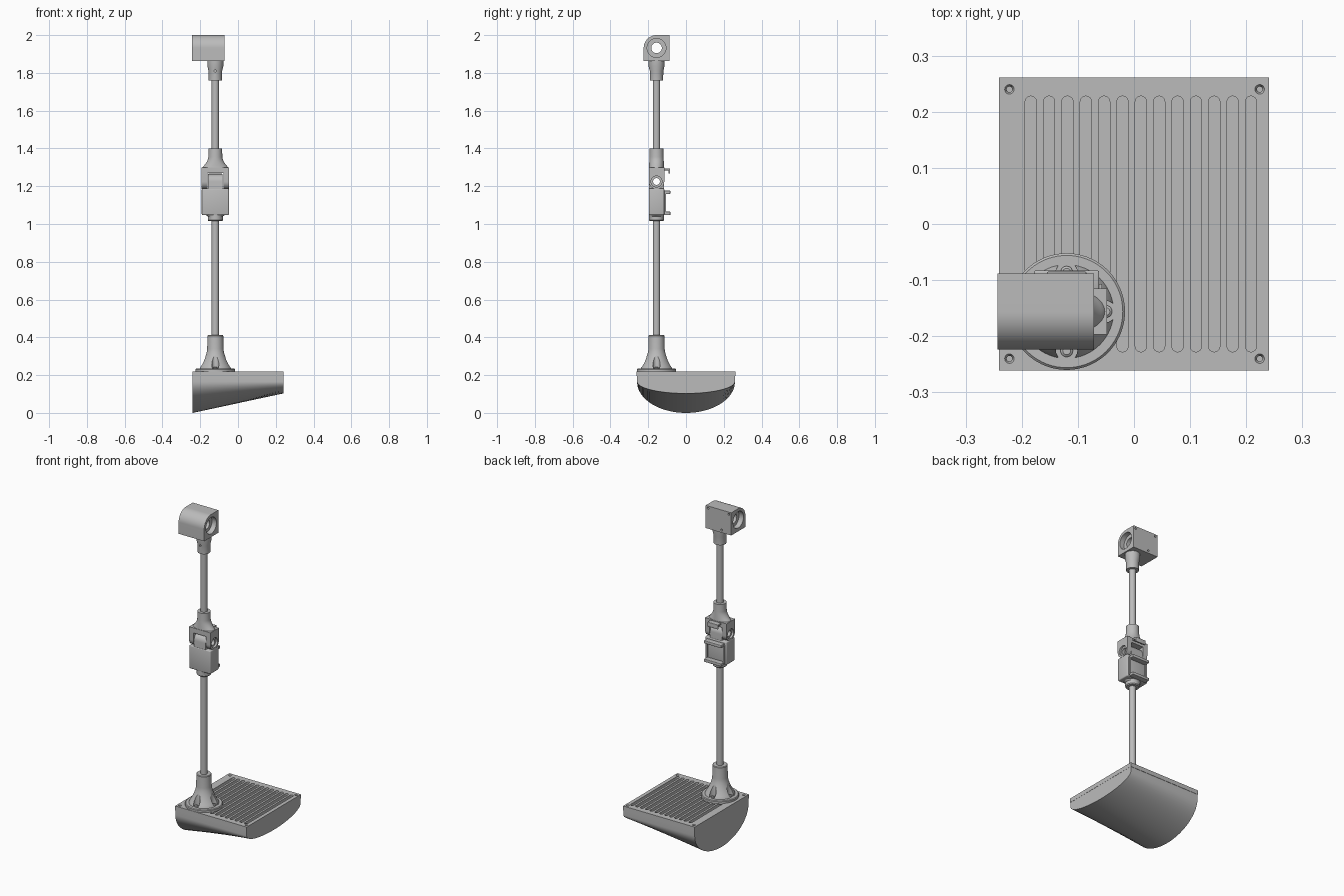
import bpy, bmesh, math
from math import pi, cos, sin

cube = bpy.data.objects.get("Cube")
if cube:
    bpy.data.objects.remove(cube, do_unlink=True)

mat = bpy.data.materials.new("plain grey")
mat.use_nodes = True
GREY = (0.5, 0.5, 0.5, 1)
mat.diffuse_color = GREY
mat.node_tree.nodes["Principled BSDF"].inputs["Base Color"].default_value = GREY

PX, PY = -0.12, -0.156      # axis of the post


def loft(name, rings):
    """Skin a list of equal-length point rings and cap both ends."""
    bm = bmesh.new()
    loops = [[bm.verts.new(p) for p in ring] for ring in rings]
    for a, b in zip(loops, loops[1:]):
        for i in range(len(a)):
            j = (i + 1) % len(a)
            bm.faces.new((a[i], a[j], b[j], b[i]))
    bm.faces.new(loops[0][::-1])
    bm.faces.new(loops[-1])
    bmesh.ops.recalc_face_normals(bm, faces=bm.faces)
    me = bpy.data.meshes.new(name)
    bm.to_mesh(me)
    bm.free()
    me.materials.append(mat)
    ob = bpy.data.objects.new(name, me)
    bpy.context.collection.objects.link(ob)
    return ob


def lathe(name, profile, x=PX, y=PY, n=48):
    """Upright round part; profile rows are (z, radius) or (z, rx, ry)."""
    return loft(name, [[(x + r[1] * cos(2 * pi * i / n), y + r[-1] * sin(2 * pi * i / n), r[0])
                        for i in range(n)] for r in profile])


def prism(name, outline, x0, x1):
    """Extrude a (y, z) outline along x."""
    return loft(name, [[(x, y, z) for y, z in outline] for x in (x0, x1)])


def arc(cy, cz, r, a0, a1, n=16):
    return [(cy + r * cos(math.radians(a0 + (a1 - a0) * i / n)),
             cz + r * sin(math.radians(a0 + (a1 - a0) * i / n))) for i in range(n + 1)]


def bore(z, r, x0, x1):
    return prism("cutter", arc(PY, z, r, 0, 360 - 360 / 40, 39), x0, x1)


def box(name, x0, x1, y0, y1, z0, z1, bevel=0):
    ob = prism(name, [(y0, z0), (y1, z0), (y1, z1), (y0, z1)], x0, x1)
    if bevel:
        m = ob.modifiers.new("bevel", 'BEVEL')
        m.width, m.segments = bevel, 3
        apply(ob, m)
    return ob


def apply(ob, mod):
    bpy.context.view_layer.objects.active = ob
    bpy.ops.object.modifier_apply(modifier=mod.name)


def cut(ob, cutters):
    for c in cutters:
        m = ob.modifiers.new("cut", 'BOOLEAN')
        m.operation, m.solver, m.object = 'DIFFERENCE', 'EXACT', c
        apply(ob, m)
        bpy.data.objects.remove(c, do_unlink=True)


# Tapered rounded base
sections = []
for x, depth in ((-0.24, 0.165), (0.24, 0.062)):
    belly = [(x, 0.259 * cos(pi + pi * i / 48), 0.165 + depth * sin(pi + pi * i / 48))
             for i in range(49)]
    sections.append(belly + [(x, 0.259, 0.194), (x, -0.259, 0.194)])
loft("base_body", sections)

# Top plate with rows of slots and corner screw holes
plate = box("top_plate", -0.241, 0.241, -0.261, 0.261, 0.194, 0.22)
cutters = []
for i in range(13):
    x = -0.184 + i * 0.0327
    slot = [(x + u, v) for u, v in arc(0, 0.218, 0.01, 0, 180, 8) + arc(0, -0.218, 0.01, 180, 360, 8)]
    cutters.append(loft("cutter", [[(u, v, z) for u, v in slot] for z in (0.203, 0.24)]))
for sx in (-0.222, 0.224):
    for sy in (-0.24, 0.24):
        cutters.append(lathe("cutter", [(0.2, 0.005), (0.213, 0.005), (0.221, 0.009)], sx, sy, 20))
cut(plate, cutters)

# Flange and flared post socket with four screw recesses
lathe("flange", [(0.215, 0.104), (0.231, 0.104), (0.235, 0.1)], n=72)
bell = [(0.234, 0.084)]
for i in range(11):
    t = i / 10
    bell.append((0.24 + 0.1 * t, 0.043 + 0.039 * (1 - t) ** 1.6))
socket = lathe("post_socket", bell + [(0.408, 0.042), (0.412, 0.039)], n=64)
cutters = []
for k in range(4):
    a = k * pi / 2
    cutters.append(lathe("cutter", [(0.23, 0.019), (0.33, 0.019)],
                         PX + 0.07 * cos(a), PY + 0.07 * sin(a), 28))
cut(socket, cutters)
for k in range(4):
    a = k * pi / 2
    lathe("flange_screw", [(0.23, 0.011), (0.24, 0.011), (0.243, 0.007)],
          PX + 0.07 * cos(a), PY + 0.07 * sin(a), 20)

# Poles
lathe("lower_pole", [(0.4, 0.0195), (1.03, 0.0195)], n=32)
lathe("upper_pole", [(1.39, 0.0195), (1.78, 0.0195)], n=32)

# Hinge: lower block with collar and tongue
lathe("hinge_collar", [(1.015, 0.036), (1.02, 0.04), (1.04, 0.04), (1.055, 0.06, 0.04)])
box("hinge_lower_block", PX - 0.072, PX + 0.072, PY - 0.041, PY + 0.041, 1.047, 1.188, 0.006)
tongue = prism("hinge_tongue", [(PY - 0.039, 1.15), (PY + 0.039, 1.15)]
               + arc(PY, 1.225, 0.039, 0, 180), PX - 0.039, PX + 0.039)

# Hinge: upper fork straddling the tongue
fork = prism("hinge_fork", [(PY + 0.041, 1.3), (PY - 0.041, 1.3)]
             + arc(PY, 1.225, 0.041, 180, 360), PX - 0.072, PX + 0.072)
cut(fork, [box("cutter", PX - 0.042, PX + 0.042, PY - 0.1, PY + 0.1, 1.1, 1.27),
           bore(1.225, 0.029, PX + 0.06, PX + 0.1), bore(1.225, 0.029, PX - 0.1, PX - 0.06),
           bore(1.225, 0.018, PX - 0.2, PX + 0.2)])
cut(tongue, [bore(1.225, 0.018, PX - 0.2, PX + 0.2)])

# Flared sleeve above the hinge
flare = [(1.295, 0.07, 0.041)]
for i in range(9):
    t = i / 8
    flare.append((1.3 + 0.055 * t, 0.037 + 0.031 * (1 - t) ** 1.7, 0.037 + 0.003 * (1 - t)))
lathe("hinge_sleeve", flare + [(1.4, 0.036, 0.036)])

# Ledges and latch hook behind the hinge
back = PY + 0.039
for z in (1.056, 1.168):
    box("back_ledge", PX - 0.058, PX + 0.058, back, back + 0.034, z - 0.009, z + 0.009, 0.003)
for s in (-1, 1):
    box("ledge_rib", PX + s * 0.058 - 0.005, PX + s * 0.058 + 0.005, back, back + 0.01, 1.056, 1.168)
box("latch_arm", PX - 0.035, PX + 0.035, back, back + 0.032, 1.284, 1.295, 0.002)
box("latch_lip", PX - 0.035, PX + 0.035, back + 0.024, back + 0.032, 1.267, 1.29, 0.002)

# Collar under the head
collar = lathe("head_collar", [(1.76, 0.035), (1.81, 0.036), (1.835, 0.042), (1.87, 0.042)])
cut(collar, [loft("cutter", [[(PX + 0.006 * cos(k * pi / 8), y, 1.81 + 0.006 * sin(k * pi / 8))
                              for k in range(16)] for y in (PY - 0.06, PY - 0.026)])])

# Head block: rounded front top, cross bore and screw holes at the back
HX0, HX1, HZ = -0.243, -0.071, 1.932
head = prism("head_block", [(PY - 0.068, 1.862), (PY + 0.068, 1.862), (PY + 0.068, 2.0)]
             + arc(PY, HZ, 0.068, 90, 180, 20), HX0, HX1)
cutters = [bore(HZ, 0.05, HX1 - 0.03, HX1 + 0.1), bore(HZ, 0.05, HX0 - 0.1, HX0 + 0.03),
           bore(HZ, 0.028, HX0 - 0.2, HX1 + 0.2)]
for x, z in ((HX0 + 0.016, 1.986), (HX1 - 0.016, 1.986), (HX0 + 0.065, 1.878)):
    cutters.append(loft("cutter", [[(x + 0.006 * cos(k * pi / 8), y, z + 0.006 * sin(k * pi / 8))
                                    for k in range(16)] for y in (PY + 0.055, PY + 0.1)]))
cut(head, cutters)

# Smooth the round surfaces, keep edges sharp
bpy.ops.object.select_all(action='DESELECT')
for ob in bpy.context.scene.objects:
    if ob.type == 'MESH':
        ob.select_set(True)
        bpy.context.view_layer.objects.active = ob
bpy.ops.object.shade_smooth_by_angle(angle=math.radians(30))
